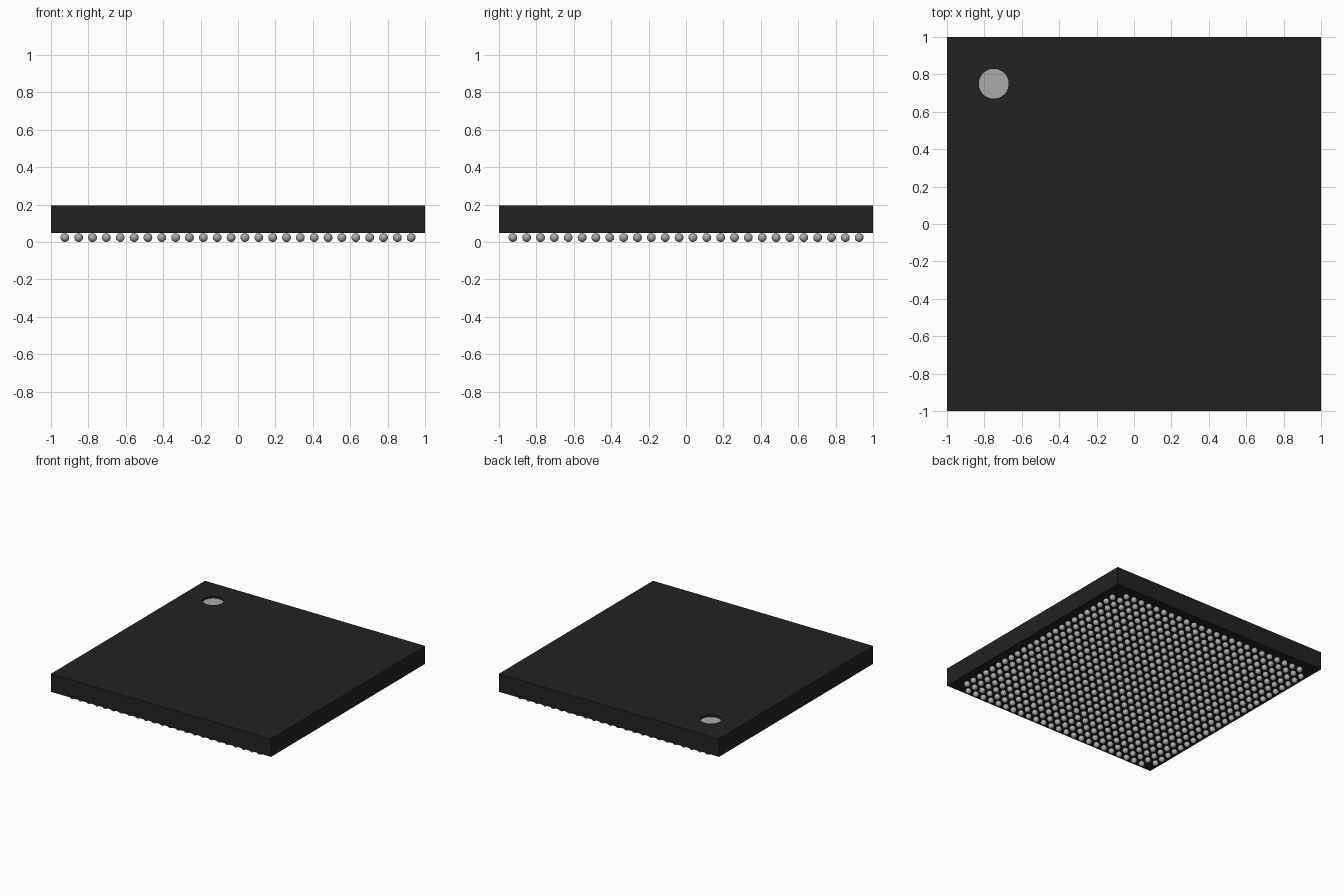
import bpy
import bmesh
from math import radians
from mathutils import Matrix

if "Cube" in bpy.data.objects:
    bpy.data.objects.remove(bpy.data.objects["Cube"], do_unlink=True)

BALL_R = 0.0235
BODY_BOTTOM, BODY_TOP = 0.048, 0.196
COUNT, EDGE = 26, 0.926
PITCH = 2 * EDGE / (COUNT - 1)
MARK_X, MARK_Y, MARK_R, MARK_DEPTH = -0.75, 0.75, 0.08, 0.02


def material(name, value, metallic=0.0):
    mat = bpy.data.materials.new(name)
    mat.use_nodes = True
    colour = (value, value, value, 1)
    mat.diffuse_color = colour
    mat.node_tree.nodes["Principled BSDF"].inputs["Base Color"].default_value = colour
    return mat


def add_object(name, bm, mat):
    mesh = bpy.data.meshes.new(name)
    bm.to_mesh(mesh)
    bm.free()
    mesh.materials.append(mat)
    obj = bpy.data.objects.new(name, mesh)
    bpy.context.collection.objects.link(obj)
    return obj


def cylinder(name, z_low, z_high, mat):
    bm = bmesh.new()
    bmesh.ops.create_cone(
        bm, cap_ends=True, segments=48, radius1=MARK_R, radius2=MARK_R,
        depth=z_high - z_low,
        matrix=Matrix.Translation((MARK_X, MARK_Y, (z_low + z_high) / 2)))
    return add_object(name, bm, mat)


black = material("black_resin", 0.016)
grey = material("light_grey", 0.41)

# Square package body
bm = bmesh.new()
bmesh.ops.create_cube(
    bm, size=1,
    matrix=Matrix.Translation((0, 0, (BODY_BOTTOM + BODY_TOP) / 2))
    @ Matrix.Diagonal((2, 2, BODY_TOP - BODY_BOTTOM, 1)))
body = add_object("package_body", bm, black)

# Round recess in the top, with a grey floor
cutter = cylinder("recess_cutter", BODY_TOP - MARK_DEPTH, BODY_TOP + 0.1, black)
cutter.hide_render = True
cutter.hide_viewport = True
cutter.display_type = 'WIRE'
cut = body.modifiers.new("recess", 'BOOLEAN')
cut.operation = 'DIFFERENCE'
cut.solver = 'EXACT'
cut.object = cutter
floor = BODY_TOP - MARK_DEPTH
cylinder("corner_marker", floor - 0.002, floor + 0.002, grey)


# Solder ball grid, leaving the four corners empty
def ball_grid(name, x, y, nx, ny, step_x):
    bm = bmesh.new()
    bmesh.ops.create_uvsphere(
        bm, u_segments=16, v_segments=10, radius=BALL_R,
        matrix=Matrix.Translation((x, y, BALL_R)))
    for face in bm.faces:
        face.smooth = True
    obj = add_object(name, bm, grey)
    for label, count, step in (("columns", nx, (step_x, 0, 0)),
                               ("rows", ny, (0, PITCH, 0))):
        arr = obj.modifiers.new(label, 'ARRAY')
        arr.use_relative_offset = False
        arr.use_constant_offset = True
        arr.count = count
        arr.constant_offset_displace = step


ball_grid("solder_balls", -EDGE + PITCH, -EDGE, COUNT - 2, COUNT, PITCH)
ball_grid("side_solder_balls", -EDGE, -EDGE + PITCH, 2, COUNT - 2, 2 * EDGE)
